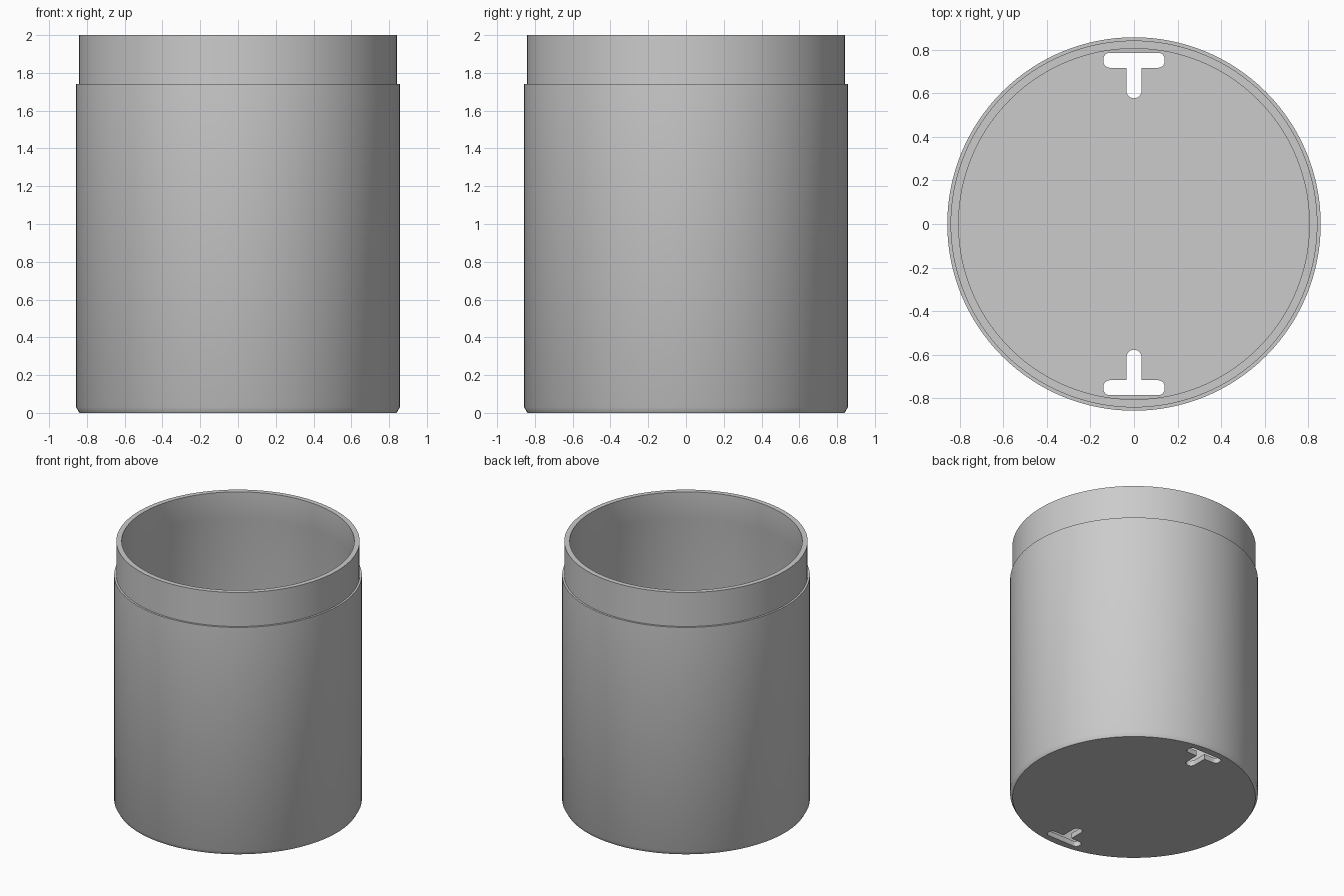
import bpy, bmesh, math

SEGMENTS = 128
FLOOR = 0.04

cube = bpy.data.objects.get("Cube")
if cube:
    bpy.data.objects.remove(cube, do_unlink=True)

grey = bpy.data.materials.new("plain grey")
grey.use_nodes = True
colour = (0.6, 0.6, 0.6, 1)
grey.diffuse_color = colour
grey.node_tree.nodes["Principled BSDF"].inputs["Base Color"].default_value = colour


def make_object(name, bm):
    bmesh.ops.recalc_face_normals(bm, faces=bm.faces)
    mesh = bpy.data.meshes.new(name)
    bm.to_mesh(mesh)
    bm.free()
    mesh.materials.append(grey)
    obj = bpy.data.objects.new(name, mesh)
    bpy.context.collection.objects.link(obj)
    return obj


def lathe(name, profile):
    """Solid of revolution, capped with flat discs at both profile ends."""
    bm = bmesh.new()
    rings = []
    for r, z in profile:
        rings.append([bm.verts.new((r * math.cos(a), r * math.sin(a), z))
                      for a in (math.tau * i / SEGMENTS for i in range(SEGMENTS))])
    for low, high in zip(rings, rings[1:]):
        for i in range(SEGMENTS):
            j = (i + 1) % SEGMENTS
            bm.faces.new((low[i], low[j], high[j], high[i]))
    bm.faces.new(rings[0])
    bm.faces.new(rings[-1])
    return make_object(name, bm)


def arc(cx, cy, r, start, steps=6):
    """Quarter circle running anticlockwise from the start angle in degrees."""
    return [(cx + r * math.cos(math.radians(start + 90 * k / steps)),
             cy + r * math.sin(math.radians(start + 90 * k / steps)))
            for k in range(steps + 1)]


def slot_cutter(name, side):
    """T-shaped prism with rounded ends, its bar beside the wall."""
    w, s, r = 0.141, 0.035, 0.03
    outer, inner, tip = 0.786, 0.717, 0.577
    outline = (arc(w - r, outer - r, r, 0) + arc(r - w, outer - r, r, 90)
               + arc(r - w, inner + r, r, 180) + [(-s, inner)]
               + arc(0, tip + s, s, 180) + arc(0, tip + s, s, 270)[1:]
               + [(s, inner)] + arc(w - r, inner + r, r, 270))
    bm = bmesh.new()
    face = bm.faces.new([bm.verts.new((side * x, side * y, -0.1)) for x, y in outline])
    top = bmesh.ops.extrude_face_region(bm, geom=[face])["geom"]
    bmesh.ops.translate(bm, vec=(0, 0, 0.1 + 2 * FLOOR),
                        verts=[v for v in top if isinstance(v, bmesh.types.BMVert)])
    bmesh.ops.remove_doubles(bm, verts=bm.verts, dist=0.0001)
    obj = make_object(name, bm)
    obj.hide_render = True
    return obj


# Hollow cup: chamfered foot, stepped neck, thin wall and flat floor
cup = lathe("cup_body", [
    (0.84, 0), (0.857, 0.03), (0.857, 1.74), (0.842, 1.74), (0.842, 2),
    (0.805, 2), (0.805, 1.80), (0.82, 1.74), (0.82, FLOOR)])

# Two opposite slots through the floor
for label, side in (("back", 1), ("front", -1)):
    cutter = slot_cutter(label + "_slot_cutter", side)
    mod = cup.modifiers.new(label + "_slot", "BOOLEAN")
    mod.operation = "DIFFERENCE"
    mod.solver = "EXACT"
    mod.object = cutter
    bpy.context.view_layer.objects.active = cup
    bpy.ops.object.modifier_apply(modifier=mod.name)
    bpy.data.objects.remove(cutter, do_unlink=True)

# Smooth round walls with sharp rims
bpy.ops.object.select_all(action="DESELECT")
cup.select_set(True)
bpy.context.view_layer.objects.active = cup
bpy.ops.object.shade_smooth_by_angle(angle=math.radians(35))
